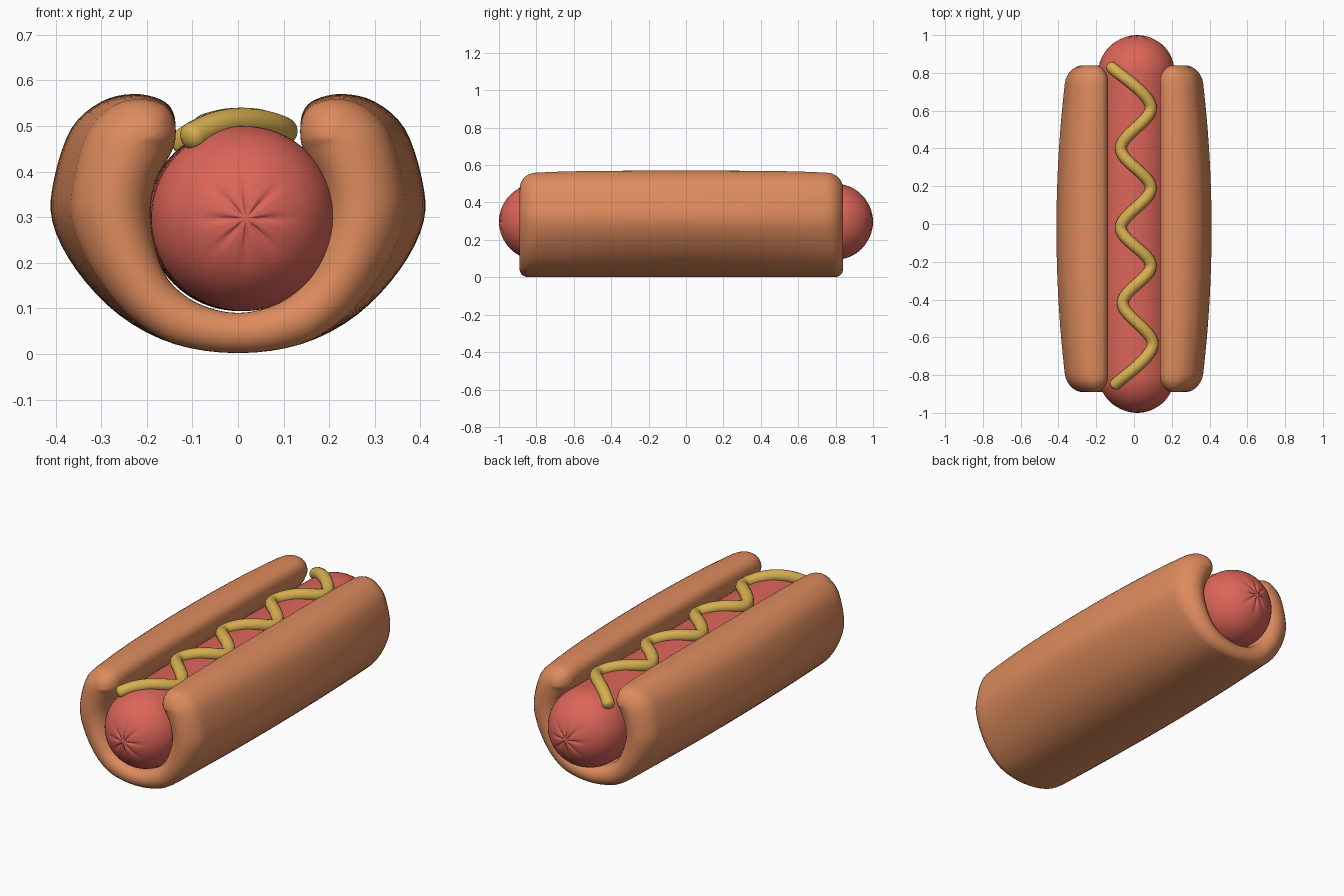
import bpy, bmesh
from math import sin, cos, pi, sqrt
from mathutils import Vector

if "Cube" in bpy.data.objects:
    bpy.data.objects.remove(bpy.data.objects["Cube"])


def loft(name, rings, color):
    """Skin closed rings in order, cap the ends and shade smooth."""
    bm = bmesh.new()
    vr = [[bm.verts.new(p) for p in ring] for ring in rings]
    n = len(vr[0])
    for a, b in zip(vr, vr[1:]):
        for i in range(n):
            j = (i + 1) % n
            bm.faces.new((a[i], a[j], b[j], b[i]))
    bmesh.ops.remove_doubles(bm, verts=bm.verts, dist=0.0004)
    bmesh.ops.recalc_face_normals(bm, faces=bm.faces)
    me = bpy.data.meshes.new(name)
    bm.to_mesh(me)
    bm.free()
    me.polygons.foreach_set("use_smooth", [True] * len(me.polygons))
    mat = bpy.data.materials.new(name + "_color")
    mat.diffuse_color = (*color, 1)
    mat.use_nodes = True
    mat.node_tree.nodes["Principled BSDF"].inputs["Base Color"].default_value = mat.diffuse_color
    me.materials.append(mat)
    ob = bpy.data.objects.new(name, me)
    bpy.context.collection.objects.link(ob)
    return ob


def spline(pts, steps, closed):
    """Catmull-Rom resampling of points of any dimension."""
    pts = [Vector(p) for p in pts]
    n = len(pts)
    get = (lambda i: pts[i % n]) if closed else (lambda i: pts[min(max(i, 0), n - 1)])
    out = []
    for i in range(n if closed else n - 1):
        a, b, c, d = (get(i + k) for k in (-1, 0, 1, 2))
        for s in range(steps):
            t = s / steps
            out.append(0.5 * (2 * b + (c - a) * t + (2 * a - 5 * b + 4 * c - d) * t * t
                              + (3 * b - a - 3 * c + d) * t ** 3))
    if not closed:
        out.append(pts[-1])
    return out


# Bun: U section, each outer point paired with an inner one
pairs = [((0, .002), (0, .09)), ((.14, .022), (.09, .112)), ((.26, .085), (.155, .165)),
         ((.355, .185), (.19, .24)), ((.407, .29), (.2, .32)), ((.403, .385), (.183, .39)),
         ((.365, .495), (.15, .44)), ((.30, .553), (.137, .48)), ((.23, .57), (.142, .53))]
tip_mid = (.225, .485)
outer, inner = [], []
for k, (o, i) in enumerate(pairs):
    mid = ((o[0] + i[0]) / 2, (o[1] + i[1]) / 2) if k < 7 else tip_mid
    outer.append((*o, *mid))
    inner.append((*i, *mid))
half = outer + [(.17, .558, *tip_mid)] + inner[::-1]
left = [(-x, z, -mx, mz) for x, z, mx, mz in half[1:-1]]
section = spline(half + left[::-1], 4, True)

BUN_FRONT, BUN_BACK = -0.89, 0.84


def bun_ring(y0, theta, direction):
    """theta 0 is the full section, pi/2 collapses it to the end ridge."""
    ring = []
    for x, z, mx, mz in section:
        d = 0.95 * min(0.1, sqrt((x - mx) ** 2 + (z - mz) ** 2))
        px, pz = mx + (x - mx) * cos(theta), mz + (z - mz) * cos(theta)
        y = y0 - direction * d * (1 - sin(theta)) if direction else y0
        yn = ((y + 0.025) / 0.8) ** 2
        side = max(0, abs(px) - .15) / .26 * .048 * yn
        px -= side if px > 0 else -side
        pz -= max(0, pz - .3) / .27 * .012 * yn ** 2
        ring.append((px, y, pz))
    return ring


rings = [bun_ring(BUN_FRONT, pi / 2 * (1 - k / 7), -1) for k in range(8)]
rings += [bun_ring(-0.76 + 1.47 * k / 20, 0, 0) for k in range(21)]
rings += [bun_ring(BUN_BACK, pi / 2 * k / 7, 1) for k in range(8)]
loft("bun", rings, (.73, .26, .11))

# Sausage: slightly bowed capsule with puckered ends
R, ZC = 0.203, 0.297


def sausage_x(y):
    return 0.003 + 0.014 * y * y


def sausage_ring(y, r, pucker):
    ring = []
    for k in range(64):
        a = 2 * pi * k / 64
        crease = 0.012 * pucker * max(0, cos(8 * a)) ** 2
        yy = y - crease * (1 if y > 0 else -1)
        ring.append((sausage_x(y) + r * cos(a), yy, ZC + r * sin(a)))
    return ring


def sausage_cap(sign):
    caps = []
    for k in range(17):
        t = pi / 2 * k / 16
        r = R * cos(t)
        pucker = max(0, 1 - r / 0.12) * min(1, r / 0.02)
        caps.append(sausage_ring(sign * (1 - R + R * sin(t)), r, pucker))
    return caps


body = [sausage_ring(-0.797 + 1.594 * k / 20, R, 0) for k in range(1, 20)]
loft("sausage", sausage_cap(-1)[::-1] + body + sausage_cap(1), (.72, .13, .10))

# Mustard: zigzag tube lying on the sausage
zigzag = [(-.1, -.85), (.1, -.64), (-.06, -.42), (.09, -.22), (-.07, -.02),
          (.09, .19), (-.07, .40), (.09, .62), (-.12, .83)]
path = []
for x, y in spline(zigzag, 12, False):
    path.append(Vector((x, y, ZC + sqrt(0.212 ** 2 - (x - sausage_x(y)) ** 2))))
TUBE = 0.031


def tube_ring(c, tangent, r):
    side = tangent.cross(Vector((0, 0, 1))).normalized()
    up = side.cross(tangent).normalized()
    return [c + r * (cos(2 * pi * k / 16) * side + sin(2 * pi * k / 16) * up) for k in range(16)]


def tube_end(c, tangent, sign):
    return [tube_ring(c + sign * tangent * TUBE * 0.7 * sin(pi / 2 * k / 5), tangent,
                      TUBE * cos(pi / 2 * k / 5)) for k in range(1, 6)]


tans = [(path[min(i + 1, len(path) - 1)] - path[max(i - 1, 0)]).normalized() for i in range(len(path))]
rings = tube_end(path[0], tans[0], -1)[::-1]
rings += [tube_ring(p, t, TUBE) for p, t in zip(path, tans)]
rings += tube_end(path[-1], tans[-1], 1)
loft("mustard", rings, (.68, .43, .08))
